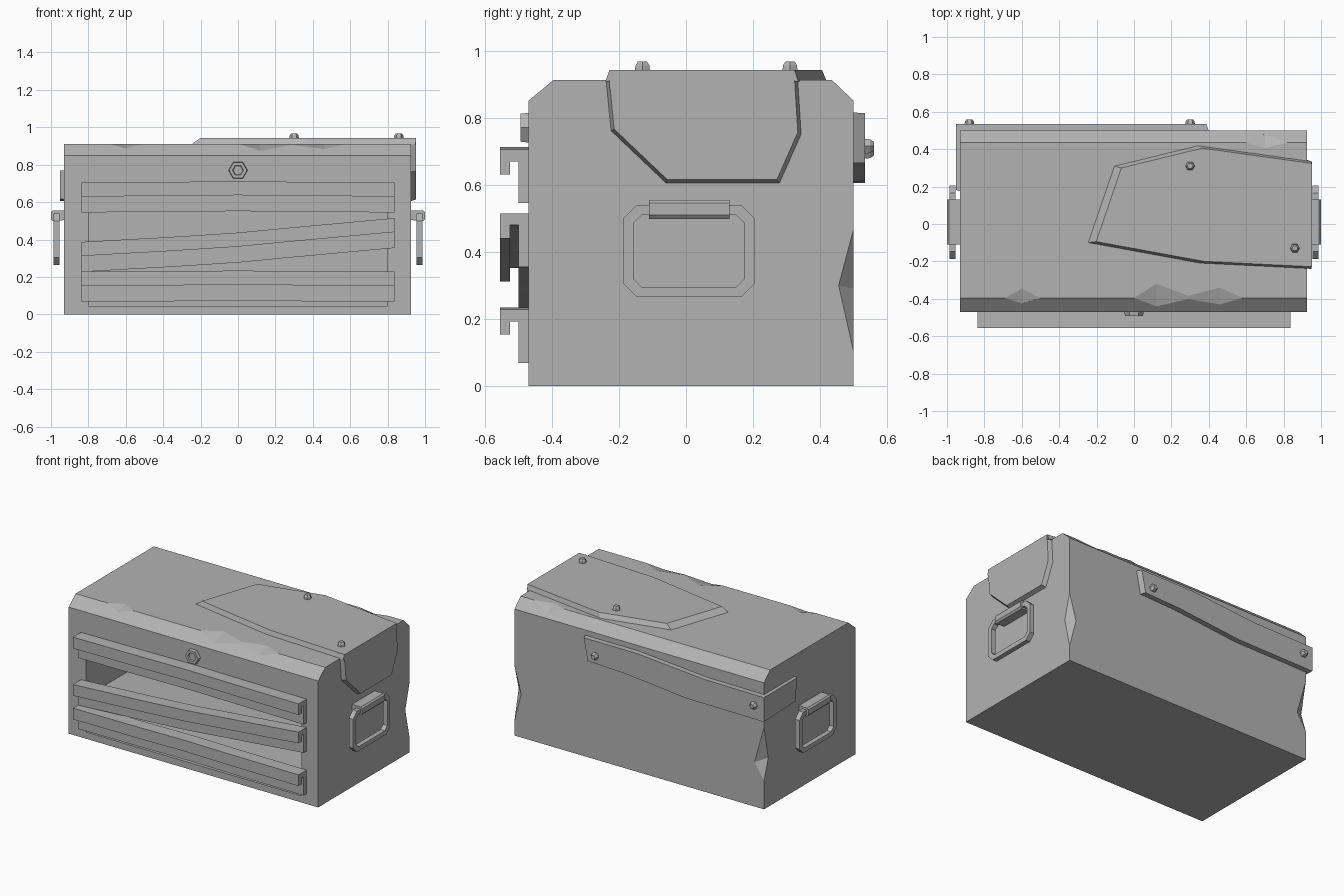
import bpy, bmesh, math
from mathutils import Vector

cube = bpy.data.objects.get("Cube")
if cube:
    bpy.data.objects.remove(cube, do_unlink=True)

GREY = (0.45, 0.45, 0.45, 1)
metal = bpy.data.materials.new("grey_metal")
metal.use_nodes = True
metal.diffuse_color = GREY
metal.node_tree.nodes["Principled BSDF"].inputs["Base Color"].default_value = GREY


def finish(name, bm):
    bmesh.ops.recalc_face_normals(bm, faces=bm.faces[:])
    mesh = bpy.data.meshes.new(name)
    bm.to_mesh(mesh)
    bm.free()
    mesh.materials.append(metal)
    obj = bpy.data.objects.new(name, mesh)
    bpy.context.scene.collection.objects.link(obj)
    return obj


def loft(name, loops):
    """Skin a list of equal-length point loops and cap both ends."""
    bm = bmesh.new()
    rings = [[bm.verts.new(p) for p in loop] for loop in loops]
    for a, b in zip(rings, rings[1:]):
        for i in range(len(a)):
            j = (i + 1) % len(a)
            bm.faces.new((a[i], a[j], b[j], b[i]))
    bm.faces.new(rings[0])
    bm.faces.new(rings[-1])
    return finish(name, bm)


def plate(name, pts, offset, pivot, taper=0.96):
    """Bevelled plate: base outline, raised outline shrunk towards a pivot."""
    off, piv = Vector(offset), Vector(pivot)
    base = [Vector(p) for p in pts]
    return loft(name, [base, [piv + (p - piv) * taper + off for p in base]])


def box(name, lo, hi):
    ring = lambda x: [(x, lo[1], lo[2]), (x, hi[1], lo[2]), (x, hi[1], hi[2]), (x, lo[1], hi[2])]
    return loft(name, [ring(lo[0]), ring(hi[0])])


def hull(name, pts):
    bm = bmesh.new()
    for p in pts:
        bm.verts.new(p)
    bmesh.ops.convex_hull(bm, input=bm.verts[:])
    return finish(name, bm)


def hex_bolt(name, pos, axis, sections):
    """Six-sided bolt from (distance, radius) sections along an axis."""
    rot = Vector((0, 0, 1)).rotation_difference(Vector(axis))
    return loft(name, [[Vector(pos) + rot @ Vector((r * math.cos(k * math.pi / 3),
                        r * math.sin(k * math.pi / 3), d)) for k in range(6)]
                       for d, r in sections])


# Chest body with chamfered top edges
side = [(-.47, 0), (.5, 0), (.5, .85), (.435, .912), (-.395, .912), (-.47, .85)]
body = loft("chest_body", [[(x, y, z) for y, z in side] for x in (-.93, .925)])

# Drawer cavity and dents knocked out of the edges
cutters = [
    box("cavity_cutter", (-.8, -.6, .045), (.8, .42, .7)),
    hull("corner_dent_cutter", [(.925, .5, .47), (.925, .5, .1), (.925, .455, .3),
                                (.875, .5, .29), (1.0, .58, .3)]),
    hull("corner_dent_cutter", [(-.93, .5, .55), (-.93, .5, .19), (-.93, .455, .33),
                                (-.86, .5, .3), (-1.0, .58, .32)]),
]
for x0, x1, xm, inner, outer in [(-.69, -.5, -.6, .05, .03), (0, .32, .12, .075, .045),
                                 (.25, .58, .46, .055, .035)]:
    cutters.append(hull("front_dent_cutter", [
        (x0, -.395, .912), (x1, -.395, .912), (xm, -.395 + inner, .912),
        (xm, -.395 - outer, .912 - outer * .83), (xm, -.47, 1.0)]))
cutters.append(hull("back_dent_cutter", [
    (.6, .435, .912), (.82, .435, .912), (.7, .405, .912), (.7, .48, .869), (.7, .5, 1.0)]))
for c in cutters:
    c.hide_render = True
    mod = body.modifiers.new("cut", "BOOLEAN")
    mod.operation, mod.solver, mod.object = "DIFFERENCE", "EXACT", c
graph = bpy.context.evaluated_depsgraph_get()
cut_mesh = bpy.data.meshes.new_from_object(body.evaluated_get(graph))
body.modifiers.clear()
body.data = cut_mesh
for c in cutters:
    bpy.data.objects.remove(c, do_unlink=True)

# Drawers: hooked front rail plus inner floor, swept along a bent top line
rail = [(-.468, 0), (-.555, 0), (-.555, -.075), (-.525, -.075), (-.525, -.035),
        (-.5, -.035), (-.5, -.16), (-.468, -.16)]
floor = [(-.468, -.105), (.42, -.105), (.42, -.125), (-.468, -.125)]
bends = {
    "top": [(-1, .705), (-.4, .708), (0, .712), (.4, .708), (1, .705)],
    "middle": [(-1, .387), (-.4, .415), (0, .437), (.3, .461), (1, .515)],
    "bottom": [(-1, .228), (-.4, .23), (0, .234), (.4, .23), (1, .228)],
}
for label, bend in bends.items():
    for part, profile, half in (("front", rail, .838), ("floor", floor, .8)):
        loft(f"{label}_drawer_{part}",
             [[(x * half, y, top + dz) for y, dz in profile] for x, top in bend])

# Lock on the front
hex_bolt("front_lock", (0, -.465, .77), (0, -1, 0),
         [(0, .052), (.028, .048), (.028, .03), (.018, .026)])

# Repair patch folded over the top and left side
plate("top_patch", [(-.25, -.1, .908), (.35, -.21, .908), (.95, -.24, .908),
                    (.95, .335, .908), (.34, .42, .908), (-.11, .31, .908)],
      (0, 0, .034), (.95, .05, .908))
plate("side_patch", [(.92, -.24, .91), (.92, -.225, .76), (.92, -.06, .603), (.92, .28, .603),
                     (.92, .345, .75), (.92, .335, .91)],
      (.033, 0, 0), (.92, .05, .91))
box("patch_fold", (.9, -.228, .89), (.953, .324, .942))

# Repair strap folded round the back and right side
plate("back_strap", [(.4, .498, .815), (0, .498, .815), (-.5, .498, .775), (-.95, .498, .77),
                     (-.95, .498, .605), (-.37, .498, .61), (.1, .498, .655), (.37, .498, .665)],
      (0, .036, 0), (-.95, .498, .7), .99)
plate("side_strap", [(-.928, .534, .77), (-.928, .175, .77), (-.928, .19, .615),
                     (-.928, .534, .605)], (-.024, 0, 0), (-.928, .534, .69), .98)

# Bolts holding patch and strap
bolt = [(0, .026), (.018, .024), (.03, .015)]
for x, y in ((.3, .31), (.86, -.13)):
    hex_bolt("patch_bolt", (x, y, .938), (0, 0, 1), bolt)
for x, z in ((.3, .715), (-.88, .7)):
    hex_bolt("strap_bolt", (x, .53, z), (0, 1, 0), bolt)


# Carrying handles: chamfered ring hung from a bracket
def chamfered(x, y0, y1, z0, z1, c):
    return [(x, y0 + c, z0), (x, y1 - c, z0), (x, y1, z0 + c), (x, y1, z1 - c),
            (x, y1 - c, z1), (x, y0 + c, z1), (x, y0, z1 - c), (x, y0, z0 + c)]


for label, s in (("left", 1), ("right", -1)):
    bm = bmesh.new()
    rings = [[bm.verts.new(p) for p in chamfered(s * x, *rect)] for x, rect in (
        (.955, (-.187, .205, .265, .54, .04)), (.987, (-.187, .205, .265, .54, .04)),
        (.987, (-.157, .175, .295, .51, .025)), (.955, (-.157, .175, .295, .51, .025)))]
    for k in range(4):
        a, b = rings[k], rings[(k + 1) % 4]
        for i in range(8):
            j = (i + 1) % 8
            bm.faces.new((a[i], a[j], b[j], b[i]))
    finish(f"{label}_handle_ring", bm)
    loft(f"{label}_handle_bracket",
         [[(s * x, y, z) for x, z in ((.92, .505), (.99, .498), (1, .51), (1, .545),
                                      (.99, .555), (.92, .555))] for y in (-.11, .13)])
